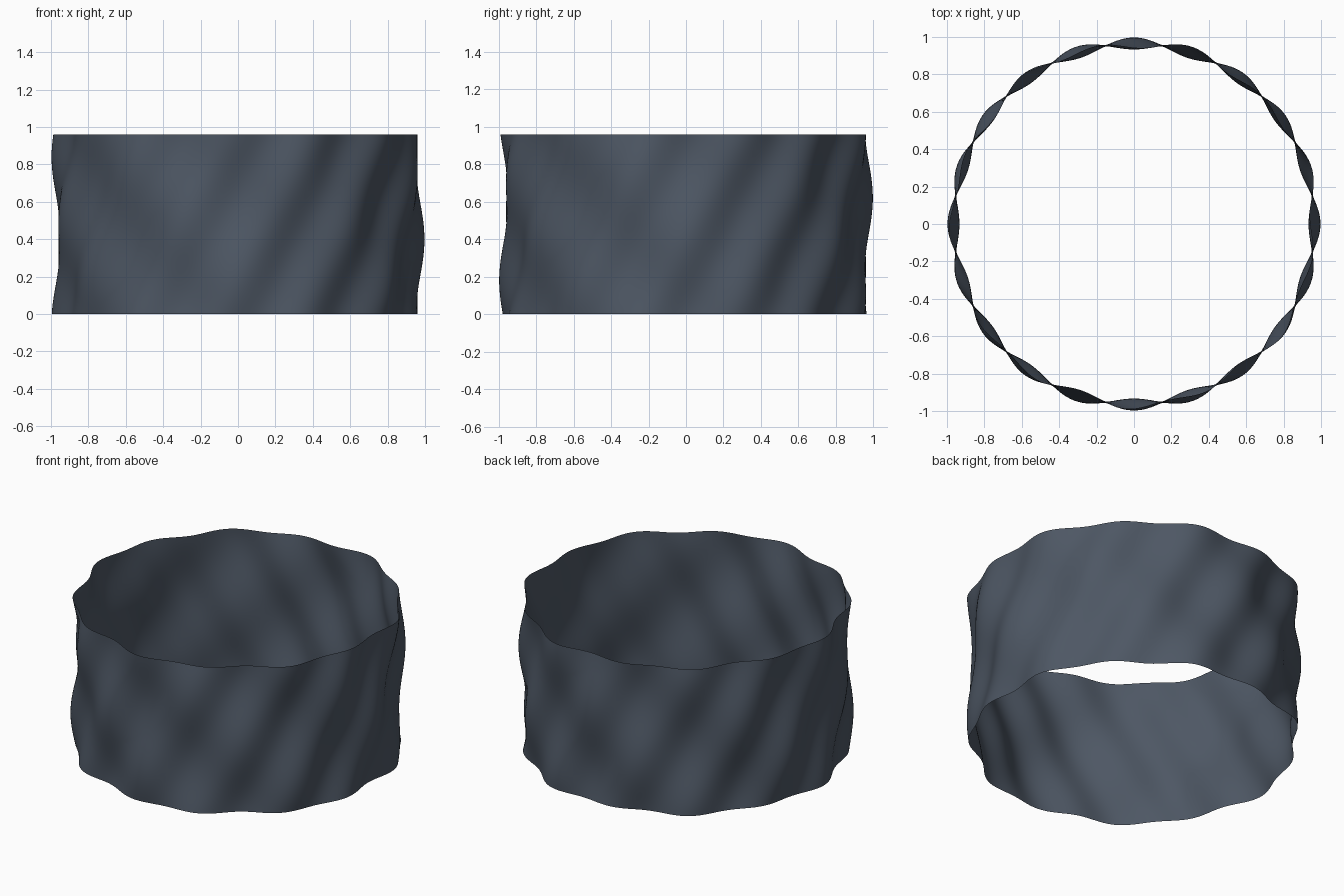
import bpy, bmesh, math

if "Cube" in bpy.data.objects:
    bpy.data.objects.remove(bpy.data.objects["Cube"])

HEIGHT, MEAN_R = 0.96, 0.965
SEG, ROWS = 272, 32
K = 2 * math.pi / 0.88          # ripple repeat along the height


def radius(a, z):
    # leaning ripples crossed by a broader set leaning the other way
    u = K * (z - 0.4)
    return MEAN_R + 0.018 * math.cos(13 * a - u) + 0.014 * math.cos(7 * a + u)


# thin rippled open band
bm = bmesh.new()
rings = []
for j in range(ROWS + 1):
    z = HEIGHT * j / ROWS
    ring = []
    for i in range(SEG):
        a = 2 * math.pi * i / SEG
        r = radius(a, z)
        ring.append(bm.verts.new((r * math.cos(a), r * math.sin(a), z)))
    rings.append(ring)
for low, high in zip(rings, rings[1:]):
    for i in range(SEG):
        n = (i + 1) % SEG
        f = bm.faces.new((low[i], low[n], high[n], high[i]))
        f.smooth = True

mesh = bpy.data.meshes.new("rippled_band")
bm.to_mesh(mesh)
bm.free()
band = bpy.data.objects.new("rippled_band", mesh)
bpy.context.collection.objects.link(band)

# dark slate colour
slate = bpy.data.materials.new("dark slate")
slate.diffuse_color = (0.075, 0.095, 0.127, 1)
slate.use_nodes = True
slate.node_tree.nodes["Principled BSDF"].inputs["Base Color"].default_value = slate.diffuse_color
mesh.materials.append(slate)
